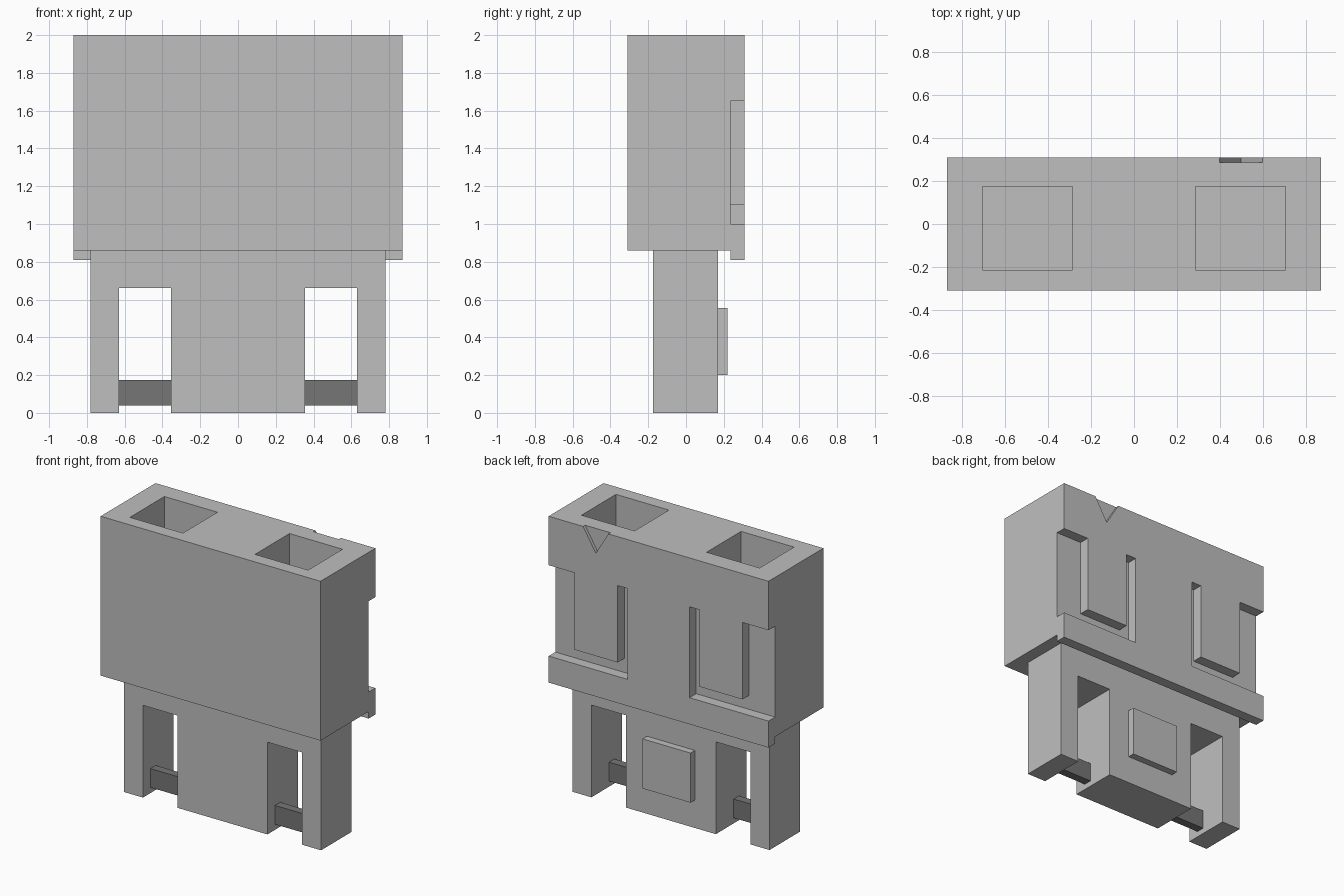
import bpy
import bmesh

cube = bpy.data.objects.get("Cube")
if cube:
    bpy.data.objects.remove(cube, do_unlink=True)


def make_material(name, value):
    mat = bpy.data.materials.new(name)
    mat.use_nodes = True
    colour = (value, value, value, 1.0)
    mat.diffuse_color = colour
    mat.node_tree.nodes["Principled BSDF"].inputs["Base Color"].default_value = colour
    return mat


LIGHT = make_material("light grey plastic", 0.52)
DARK = make_material("dark grey metal", 0.18)


def prism(name, profile, axis, lo, hi, mat=LIGHT):
    """Extrude a flat profile along x (profile is y,z) or y (profile is x,z)."""
    place = (lambda a, b, t: (t, a, b)) if axis == "x" else (lambda a, b, t: (a, t, b))
    bm = bmesh.new()
    face = bm.faces.new([bm.verts.new(place(a, b, lo)) for a, b in profile])
    new = bmesh.ops.extrude_face_region(bm, geom=[face])["geom"]
    shift = (hi - lo, 0, 0) if axis == "x" else (0, hi - lo, 0)
    bmesh.ops.translate(bm, vec=shift, verts=[v for v in new if isinstance(v, bmesh.types.BMVert)])
    bmesh.ops.recalc_face_normals(bm, faces=bm.faces)
    mesh = bpy.data.meshes.new(name)
    bm.to_mesh(mesh)
    bm.free()
    mesh.materials.append(mat)
    obj = bpy.data.objects.new(name, mesh)
    bpy.context.collection.objects.link(obj)
    return obj


def box(name, x, y, z, mat=LIGHT):
    rect = [(x[0], z[0]), (x[1], z[0]), (x[1], z[1]), (x[0], z[1])]
    return prism(name, rect, "y", y[0], y[1], mat)


def cut(target, cutter):
    cutter.hide_render = True
    mod = target.modifiers.new("cut", "BOOLEAN")
    mod.operation = "DIFFERENCE"
    mod.solver = "EXACT"
    mod.object = cutter
    bpy.context.view_layer.objects.active = target
    bpy.ops.object.modifier_apply(modifier=mod.name)
    bpy.data.objects.remove(cutter, do_unlink=True)


# Upper housing with a lip hanging along the lower back edge
housing = prism("housing", [(-0.31, 0.86), (0.235, 0.86), (0.235, 0.81),
                            (0.31, 0.81), (0.31, 2.0), (-0.31, 2.0)], "x", -0.87, 0.87)

# U-shaped recess round each rear pad, open to the side
recess = [(0.95, 1.65), (0.664, 1.65), (0.664, 1.10), (0.324, 1.10),
          (0.324, 1.65), (0.245, 1.65), (0.245, 1.0), (0.95, 1.0)]
for s in (-1, 1):
    cut(housing, prism("recess_cutter", [(s * x, z) for x, z in recess], "y", 0.235, 0.4))
    # Square socket in the top
    cut(housing, box("socket_cutter", sorted((s * 0.285, s * 0.705)), (-0.215, 0.175), (1.0, 2.1)))

# Small V-shaped marker notch at the back of the top edge
cut(housing, prism("notch_cutter", [(0.497, 1.835), (0.658, 2.10), (0.336, 2.10)], "y", 0.287, 0.4))

# Lower plug body with two slots open at the bottom
half = [(0.355, 0.0), (0.355, 0.66), (0.63, 0.66), (0.63, 0.0), (0.78, 0.0), (0.78, 0.86)]
prism("plug_body", half + [(-x, z) for x, z in reversed(half)], "y", -0.175, 0.17)

# Raised plate on the back of the plug
box("rear_plate", (-0.19, 0.19), (0.17, 0.22), (0.20, 0.555))

# Dark contact bar across each slot
for side, s in (("right", -1), ("left", 1)):
    box(side + "_contact_bar", sorted((s * 0.355, s * 0.63)), (-0.09, -0.03), (0.04, 0.175), DARK)
